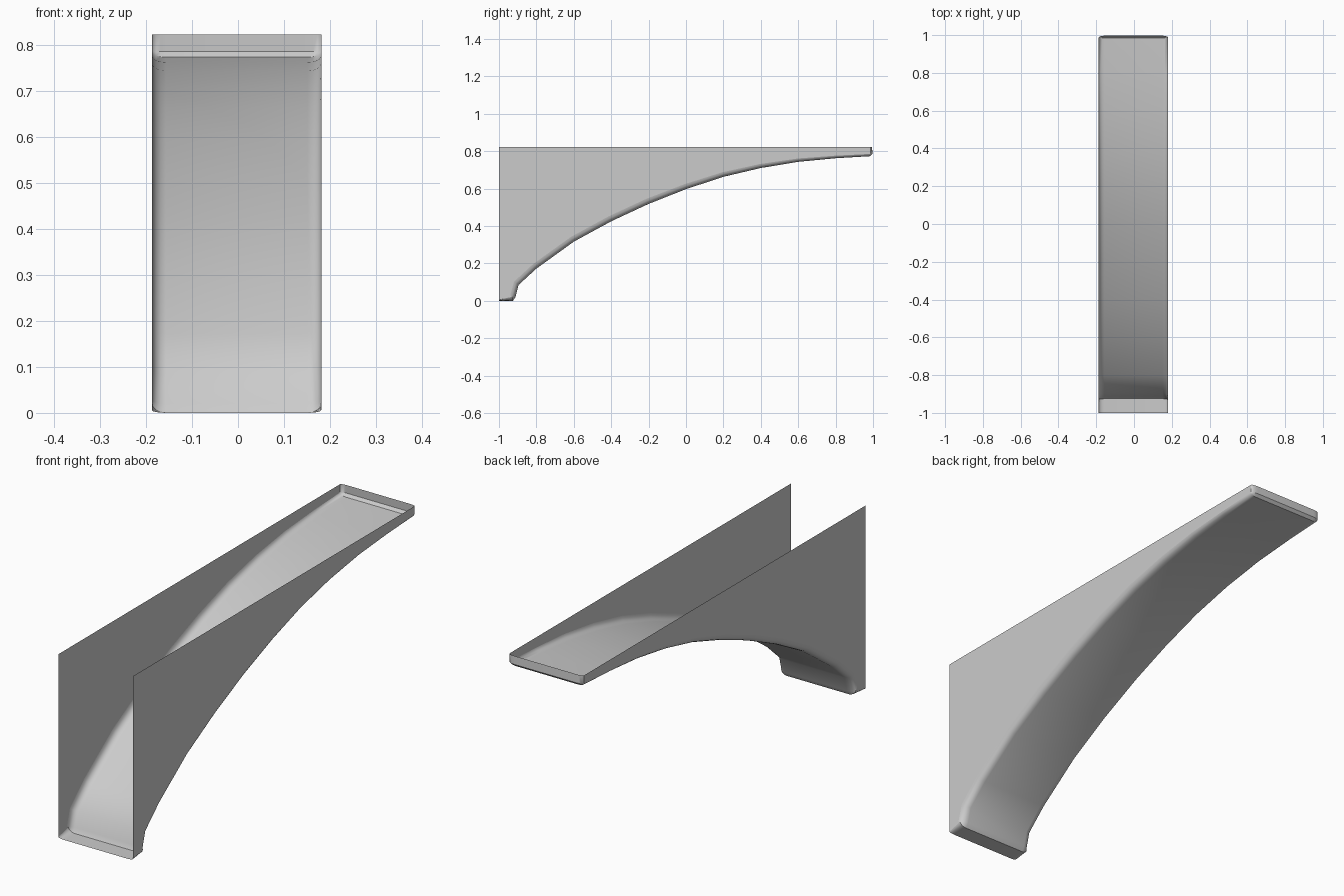
import bpy, bmesh, math
from mathutils import Vector

if "Cube" in bpy.data.objects:
    bpy.data.objects.remove(bpy.data.objects["Cube"], do_unlink=True)

grey = bpy.data.materials.new("plain_grey")
grey.use_nodes = True
COLOUR = (0.6, 0.6, 0.6, 1)
grey.diffuse_color = COLOUR
grey.node_tree.nodes["Principled BSDF"].inputs["Base Color"].default_value = COLOUR

LEFT, RIGHT, TOP = 0.181, -0.187, 0.822
ROUND, STEPS = 0.03, 4

# Underside outline as (y, z, depth of the rounded edge)
OUTLINE = [(-1, 0, .006), (-.925, 0, .022), (-.912, .02, .03), (-.895, .085, .03),
           (-.8, .172, .03), (-.6, .316, .03), (-.4, .425, .03), (-.2, .518, .03),
           (0, .597, .028), (.2, .663, .025), (.4, .710, .022), (.6, .743, .018),
           (.8, .762, .014), (.985, .773, .012), (.997, .785, .012), (.995, TOP, .008)]


def inward(i):
    """Direction from the outline to the inside of the trough."""
    if i == 0:
        return Vector((0, 1))
    if i == len(OUTLINE) - 1:
        return Vector((-1, 0))
    a, b = Vector(OUTLINE[i - 1][:2]), Vector(OUTLINE[i + 1][:2])
    t = (b - a).normalized()
    return Vector((-t.y, t.x))


def section(i):
    """Points across the underside, rounded up into both side walls."""
    y, z, depth = OUTLINE[i]
    n, pts = inward(i), []
    for k in range(STEPS + 1):
        a = math.pi / 2 * (1 - k / STEPS)
        lift = depth * (1 - math.cos(a))
        pts.append((ROUND * (1 - math.sin(a)), y + n.x * lift, z + n.y * lift))
    right = [(RIGHT + d, py, pz) for d, py, pz in pts]
    left = [(LEFT - d, py, pz) for d, py, pz in reversed(pts)]
    return right + left


def add_object(name, bm):
    mesh = bpy.data.meshes.new(name)
    bm.to_mesh(mesh)
    bm.free()
    mesh.materials.append(grey)
    obj = bpy.data.objects.new(name, mesh)
    bpy.context.collection.objects.link(obj)
    return obj


sections = [section(i) for i in range(len(OUTLINE))]

# Curved underside with its foot and closed tip
bm = bmesh.new()
rows = [[bm.verts.new(p) for p in s] for s in sections]
for r0, r1 in zip(rows, rows[1:]):
    for j in range(len(r0) - 1):
        bm.faces.new((r0[j], r1[j], r1[j + 1], r0[j + 1]))
underside = add_object("curved_underside", bm)
bpy.ops.object.select_all(action="DESELECT")
underside.select_set(True)
bpy.context.view_layer.objects.active = underside
bpy.ops.object.shade_smooth_by_angle(angle=math.radians(40))

# Thin side walls, leaving the top and the front open
for name, x, column in (("right_wall", RIGHT, 0), ("left_wall", LEFT, -1)):
    bm = bmesh.new()
    points = [s[column] for s in sections] + [(x, -1, TOP)]
    face = bm.faces.new([bm.verts.new(p) for p in points])
    face.normal_update()
    if face.normal.x * x < 0:
        face.normal_flip()
    bmesh.ops.triangulate(bm, faces=bm.faces[:])
    add_object(name, bm)
